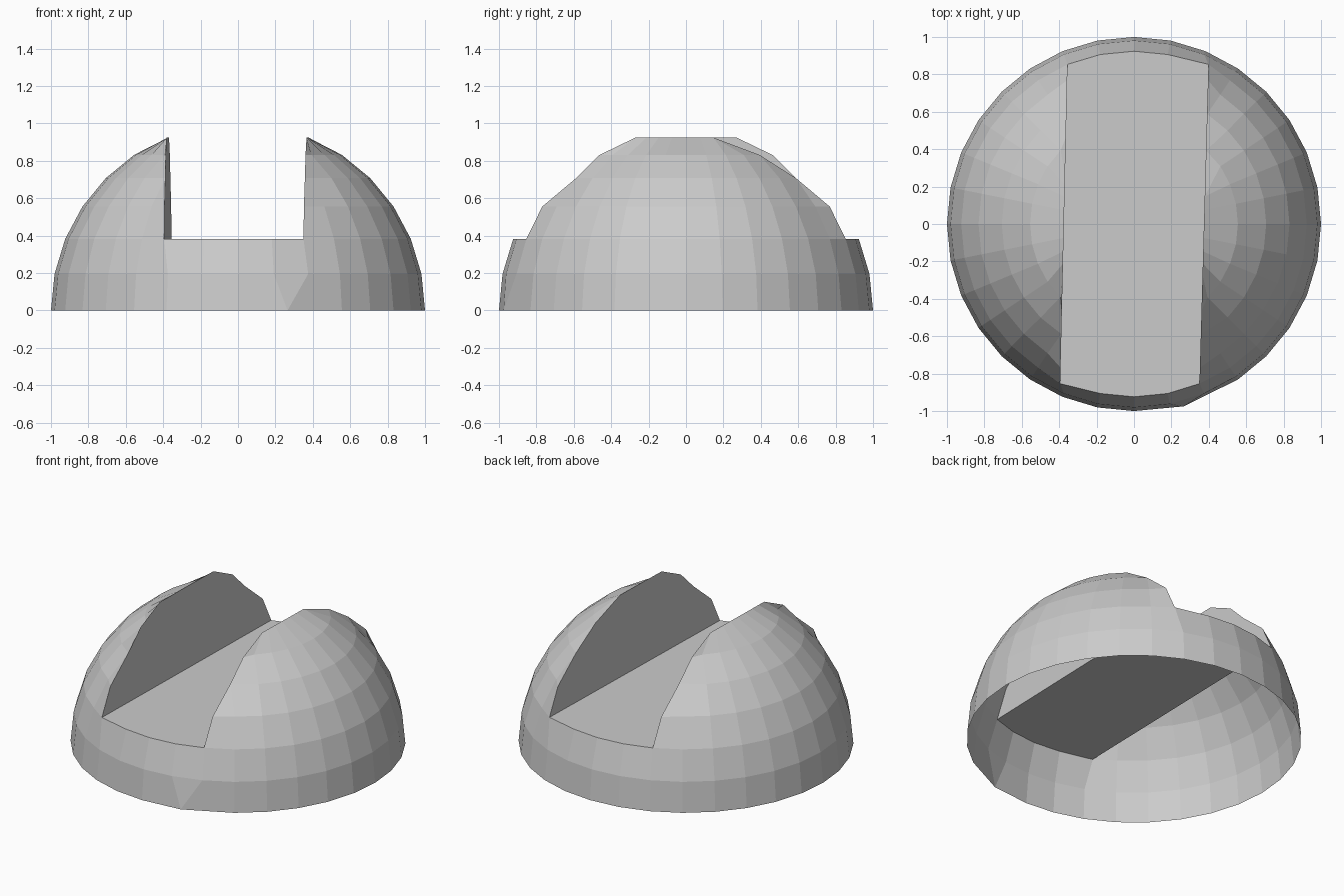
import bpy, bmesh
from math import sin, cos, pi

if "Cube" in bpy.data.objects:
    bpy.data.objects.remove(bpy.data.objects["Cube"])

STEP = pi / 16          # 32 sided dome
bm = bmesh.new()

# last column kept (front, back) on each ring of the two lobes
LIMITS = {
    -1: {2: (6, 6), 3: (6, 6), 4: (5, 5), 5: (5, 5), 6: (4, 4)},
    1: {2: (6, 6), 3: (6, 6), 4: (5, 5), 5: (5, 4), 6: (4, 2)},
}


def slot_x(side, y):
    # slightly skewed slot walls
    return 0.374 + 0.028 * y if side > 0 else -0.375 + 0.023 * y


def point(side, ring, i):
    r, z = cos(ring * STEP), sin(ring * STEP)
    # uneven spot on the front of the rim
    if side > 0 and ring == 0 and i in (-7, -6):
        return (0.265, -0.975, 0)
    snap = False
    if ring >= 2 and abs(i) <= 6:
        front, back = LIMITS[side][ring]
        i = max(-front, min(back, i))
        snap = i in (-front, back) or ring == 6
    x, y = side * r * cos(i * STEP), r * sin(i * STEP)
    return (slot_x(side, y) if snap else x, y, z)


def face(points):
    clean = []
    for p in points:
        if all(sum((a - b) ** 2 for a, b in zip(p, q)) > 1e-8 for q in clean):
            clean.append(p)
    if len(clean) > 2:
        bm.faces.new([bm.verts.new(p) for p in clean])


def band(side, ring, cols):
    for i in range(-cols, cols):
        face([point(side, ring, i), point(side, ring, i + 1),
              point(side, ring + 1, i + 1), point(side, ring + 1, i)])


for side in (-1, 1):
    # lower dome, then the lobe beside the slot
    for ring in (0, 1):
        band(side, ring, 8)
    for ring in range(2, 6):
        band(side, ring, 6)
    # slot wall
    wall = [point(side, k, -6) for k in range(2, 6)]
    wall += [point(side, 6, i) for i in range(-6, 7)]
    wall += [point(side, k, 6) for k in range(5, 1, -1)]
    face(wall)

# slot floor
face([point(1, 2, i) for i in (6, 7, 8)] + [point(-1, 2, i) for i in (7, 6)]
     + [point(-1, 2, i) for i in (-6, -7, -8)] + [point(1, 2, i) for i in (-7, -6)])

bmesh.ops.remove_doubles(bm, verts=bm.verts, dist=0.0005)
bmesh.ops.recalc_face_normals(bm, faces=bm.faces)
mesh = bpy.data.meshes.new("slotted_dome")
bm.to_mesh(mesh)
bm.free()
bpy.context.collection.objects.link(bpy.data.objects.new("slotted_dome", mesh))
